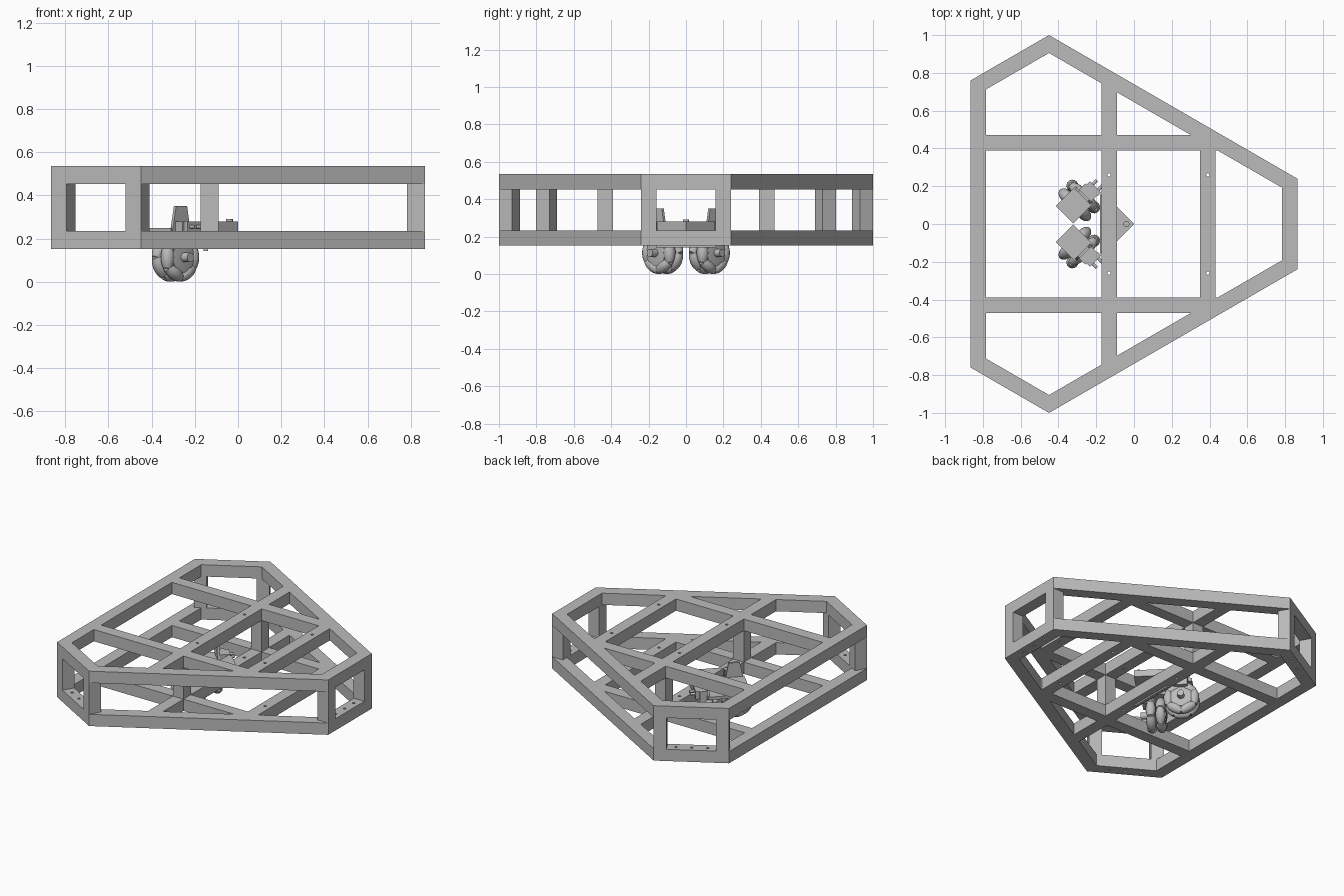
import bpy, bmesh
from math import pi, cos, sin, sqrt, radians
from mathutils import Matrix, Vector

if "Cube" in bpy.data.objects:
    bpy.data.objects.remove(bpy.data.objects["Cube"])

grey = bpy.data.materials.new("metal grey")
grey.use_nodes = True
grey.diffuse_color = (0.5, 0.5, 0.5, 1)
grey.node_tree.nodes["Principled BSDF"].inputs["Base Color"].default_value = (0.5, 0.5, 0.5, 1)

W = 0.082                      # tube width
LOW, HIGH = 0.152, 0.535       # frame bottom and top
LAYERS = {"lower": LOW, "upper": HIGH - W}


def finish(name, bm, matrix=None, smooth=False):
    """Turn a bmesh into a named grey object."""
    if matrix:
        bm.transform(matrix)
    bmesh.ops.recalc_face_normals(bm, faces=bm.faces)
    mesh = bpy.data.meshes.new(name)
    bm.to_mesh(mesh)
    bm.free()
    mesh.materials.append(grey)
    obj = bpy.data.objects.new(name, mesh)
    bpy.context.collection.objects.link(obj)
    if smooth:
        bpy.ops.object.select_all(action="DESELECT")
        obj.select_set(True)
        bpy.context.view_layer.objects.active = obj
        bpy.ops.object.shade_smooth_by_angle(angle=radians(40))
    return obj


def prism(name, pts, z0, z1, matrix=None):
    """Extrude a plan outline between two heights."""
    bm = bmesh.new()
    low = [bm.verts.new((p[0], p[1], z0)) for p in pts]
    top = [bm.verts.new((p[0], p[1], z1)) for p in pts]
    bm.faces.new(low)
    bm.faces.new(top)
    for i in range(len(pts)):
        j = (i + 1) % len(pts)
        bm.faces.new((low[i], low[j], top[j], top[i]))
    return finish(name, bm, matrix)


def block(name, x0, x1, y0, y1, z0, z1, matrix=None):
    return prism(name, [(x0, y0), (x1, y0), (x1, y1), (x0, y1)], z0, z1, matrix)


def lathe(bm, profile, steps, matrix):
    """Revolve (axial, radius) points about local x."""
    rings = []
    for a, r in profile:
        rings.append([bm.verts.new(matrix @ Vector((a, r * cos(2 * pi * k / steps), r * sin(2 * pi * k / steps))))
                      for k in range(steps)])
    for p, q in zip(rings, rings[1:]):
        for k in range(steps):
            m = (k + 1) % steps
            bm.faces.new((p[k], p[m], q[m], q[k]))
    bm.faces.new(rings[0])
    bm.faces.new(rings[-1])


def drill(obj, points):
    """Cut round bolt holes straight through a rail."""
    bm = bmesh.new()
    for x, y in points:
        bmesh.ops.create_cone(bm, cap_ends=True, segments=12, radius1=0.009, radius2=0.009,
                              depth=2, matrix=Matrix.Translation((x, y, 0)))
    cutter = finish("hole_cutter", bm)
    cutter.hide_render = True
    mod = obj.modifiers.new("holes", "BOOLEAN")
    mod.object = cutter
    mod.solver = "EXACT"
    bpy.context.view_layer.objects.active = obj
    bpy.ops.object.modifier_apply(modifier=mod.name)
    bpy.data.objects.remove(cutter)


# Outer hexagon, anticlockwise, starting with a short side
outer = [Vector(p) for p in ((0.865, -0.24), (0.865, 0.24), (-0.45, 1), (-0.865, 0.76),
                             (-0.865, -0.76), (-0.45, -1))]
inner = []
for i, p in enumerate(outer):
    to_prev = (outer[i - 1] - p).normalized()
    to_next = (outer[(i + 1) % 6] - p).normalized()
    inner.append(p + (to_prev + to_next).normalized() * W / sin(pi / 3))

SLOPE = 1 / sqrt(3)
edge_y = lambda x: inner[2].y - SLOPE * (x - inner[2].x)
edge_x = lambda y: inner[2].x + (inner[2].y - y) / SLOPE

# Short sides with bolt holes and a square post at each end
bolt_points = []
for i in (0, 2, 4):
    a, b = outer[i], outer[i + 1]
    along = (b - a).normalized()
    inward = Vector((-along.y, along.x))
    middle = (a + b) / 2 + inward * W / 2
    bolt_points += [middle + along * s for s in (-0.1, 0, 0.1)]
    for start, step in ((a, along), (b, -along)):
        prism("corner_post", [start, start + step * W, start + (step + inward) * W, start + inward * W],
              LOW + W, HIGH - W)

# Rails of both layers
Y0, Y1 = 0.39, 0.39 + W
X0, X1 = -0.173, -0.173 + W
F0, F1 = 0.35, 0.35 + W
for layer, z in LAYERS.items():
    for i in range(6):
        j = (i + 1) % 6
        rail = prism(layer + "_outer_rail", [outer[i], outer[j], inner[j], inner[i]], z, z + W)
        if layer == "lower" and i % 2 == 0:
            drill(rail, bolt_points[i // 2 * 3:i // 2 * 3 + 3])
    for s in (1, -1):
        prism(layer + "_long_rail", [(inner[3].x, s * Y0), (edge_x(Y0), s * Y0),
                                     (edge_x(Y1), s * Y1), (inner[3].x, s * Y1)], z, z + W)
        prism(layer + "_side_rail", [(X0, s * Y1), (X1, s * Y1),
                                     (X1, s * edge_y(X1)), (X0, s * edge_y(X0))], z, z + W)
    for name, x in (("_middle_rail", X0), ("_end_rail", F0)):
        rail = block(layer + name, x, x + W, -Y0, Y0, z, z + W)
        drill(rail, [(x + W / 2, s * 0.26) for s in (1, -1)])
for s in (1, -1):
    block("middle_post", X0, X1, *sorted((s * Y0, s * Y1)), LOW + W, HIGH - W)

# Pointed mounting plate on the lower middle rail
prism("mounting_plate", [(0, 0), (-0.155, 0.155), (-0.18, 0.155), (-0.18, -0.155), (-0.155, -0.155)],
      LOW + W, 0.28)
bm = bmesh.new()
lathe(bm, [(0.27, 0.016), (0.291, 0.016)], 16,
      Matrix.Translation((-0.04, 0, 0)) @ Matrix.Rotation(-pi / 2, 4, "Y"))
finish("plate_bolt", bm, smooth=True)
block("lower_clip", -0.16, -0.14, -0.16, 0.16, 0.142, LOW)

# Two mirrored wheel units, each turned by 45 degrees
RIM, HALF = 0.113, 0.05
CX, CY = -0.118, 0.293
for side, s in (("left", 1), ("right", -1)):
    turn = Matrix.Diagonal((1, s, 1, 1)) @ Matrix.Rotation(pi / 4, 4, "Z")
    centre = Matrix.Translation((CX, CY, RIM))

    # Barrel rollers in two staggered rows
    bm = bmesh.new()
    barrel = []
    for k in range(7):
        t = HALF * (k / 3 - 1)
        barrel.append((t, sqrt(RIM * RIM - t * t) - 0.081))
    for row, offset in ((0, -0.031), (1, 0.031)):
        for k in range(6):
            spin = Matrix.Rotation((k + row / 2) * pi / 3, 4, "X")
            place = Matrix.Translation((offset, 0, 0.081)) @ Matrix.Rotation(pi / 2, 4, "Z")
            lathe(bm, barrel, 14, centre @ spin @ place)
    finish(side + "_wheel_rollers", bm, turn, True)

    # Hub discs with roller supports between the rollers
    bm = bmesh.new()
    for offset in (-0.031, 0.031):
        lathe(bm, [(offset - 0.028, 0.045), (offset - 0.024, 0.07),
                   (offset + 0.024, 0.07), (offset + 0.028, 0.045)], 24, centre)
    lathe(bm, [(-0.065, 0.022), (0.1, 0.022)], 16, centre)
    finish(side + "_wheel_hub", bm, turn, True)
    for row, offset in ((0, -0.031), (1, 0.031)):
        bm = bmesh.new()
        for k in range(6):
            m = centre @ Matrix.Rotation((k + 0.5 + row / 2) * pi / 3, 4, "X")
            m = m @ Matrix.Translation((offset, 0, 0.08)) @ Matrix.Diagonal((0.034, 0.01, 0.05, 1))
            bmesh.ops.create_cube(bm, size=1, matrix=m)
        finish(side + "_roller_supports", bm, turn)

    # Square cover above the wheel and tapered upright bracket
    block(side + "_wheel_cover", -0.225, -0.08, 0.23, 0.36, 0.23, 0.25, turn)
    bm = bmesh.new()
    shape = [(0.235, 0.228), (0.355, 0.228), (0.33, 0.35), (0.258, 0.35)]
    face = bm.faces.new([bm.verts.new((-0.09, y, z)) for y, z in shape])
    out = bmesh.ops.extrude_face_region(bm, geom=[face])
    bmesh.ops.translate(bm, vec=(0.015, 0, 0),
                        verts=[v for v in out["geom"] if isinstance(v, bmesh.types.BMVert)])
    finish(side + "_upright_bracket", bm, turn)

    # Mounting block, flange and bolts joining the unit to the frame
    block(side + "_mount_block", -0.075, -0.03, 0.245, 0.335, 0.18, 0.28, turn)
    block(side + "_mount_flange", -0.03, -0.005, 0.24, 0.325, 0.225, 0.28, turn)
    bm = bmesh.new()
    for y in (0.262, 0.303):
        lathe(bm, [(-0.04, 0.009), (0.025, 0.009)], 12, Matrix.Translation((0, y, 0.255)))
    finish(side + "_mount_bolts", bm, turn, True)
